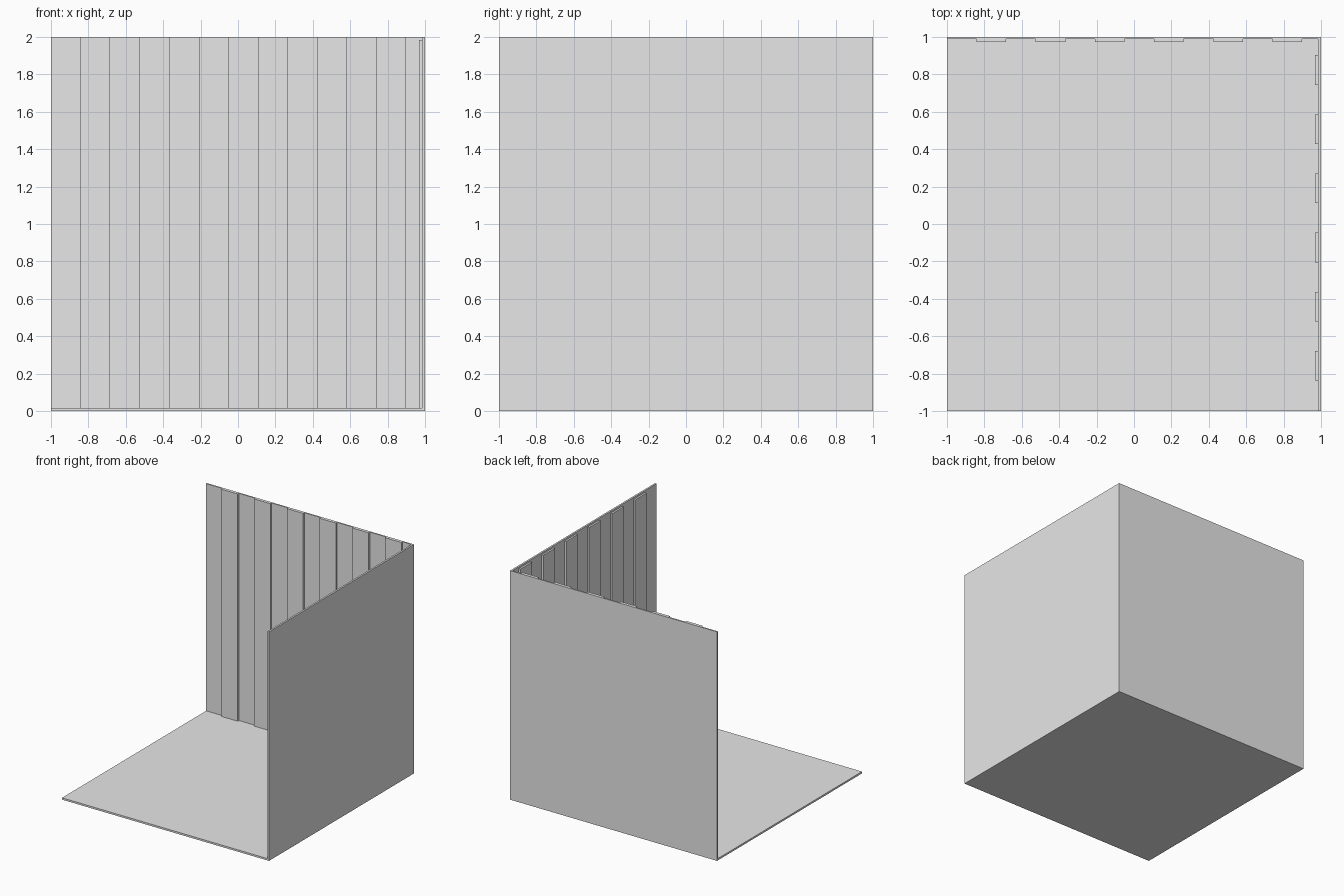
import bpy
import bmesh

if "Cube" in bpy.data.objects:
    bpy.data.objects.remove(bpy.data.objects["Cube"], do_unlink=True)

grey = bpy.data.materials.new("light grey")
grey.use_nodes = True
GREY = (0.8, 0.8, 0.8, 1)
grey.diffuse_color = GREY
grey.node_tree.nodes["Principled BSDF"].inputs["Base Color"].default_value = GREY

T = 0.016          # panel thickness
INNER = 1 - T      # inner face of the walls
PITCH = 0.3165     # spacing of the raised boards
BOARD = PITCH / 2  # board width


def finish(name, bm):
    bmesh.ops.recalc_face_normals(bm, faces=bm.faces)
    mesh = bpy.data.meshes.new(name)
    bm.to_mesh(mesh)
    bm.free()
    mesh.materials.append(grey)
    obj = bpy.data.objects.new(name, mesh)
    bpy.context.collection.objects.link(obj)


def prism(name, outline, bottom, top):
    """Extrude a plan outline upwards."""
    bm = bmesh.new()
    face = bm.faces.new([bm.verts.new((x, y, bottom)) for x, y in outline])
    up = bmesh.ops.extrude_face_region(bm, geom=[face])["geom"]
    verts = [v for v in up if isinstance(v, bmesh.types.BMVert)]
    bmesh.ops.translate(bm, verts=verts, vec=(0, 0, top - bottom))
    finish(name, bm)


def box(name, x0, x1, y0, y1, z0, z1):
    prism(name, [(x0, y0), (x1, y0), (x1, y1), (x0, y1)], z0, z1)


# Floor and side wall
box("floor", -1, 1, -1, 1, 0, T)
box("left_wall", INNER, 1, -1, 1, T, 2)

# Back wall with raised boards in one stepped outline
recess, raised = 0.988, 0.972
outline = [(INNER, 1), (-1, 1), (-1, recess)]
for i in range(6):
    a = -0.842 + i * PITCH
    b = a + BOARD
    outline += [(a, recess), (a, raised), (b, raised), (b, recess)]
outline.append((INNER, recess))
prism("back_wall", outline, T, 2)

# Raised boards on the side wall, stopping just short of the top
for i in range(6):
    y = -0.838 + i * PITCH
    box(f"side_board_{i + 1}", INNER - T, INNER, y, y + BOARD, T, 2 - T)
